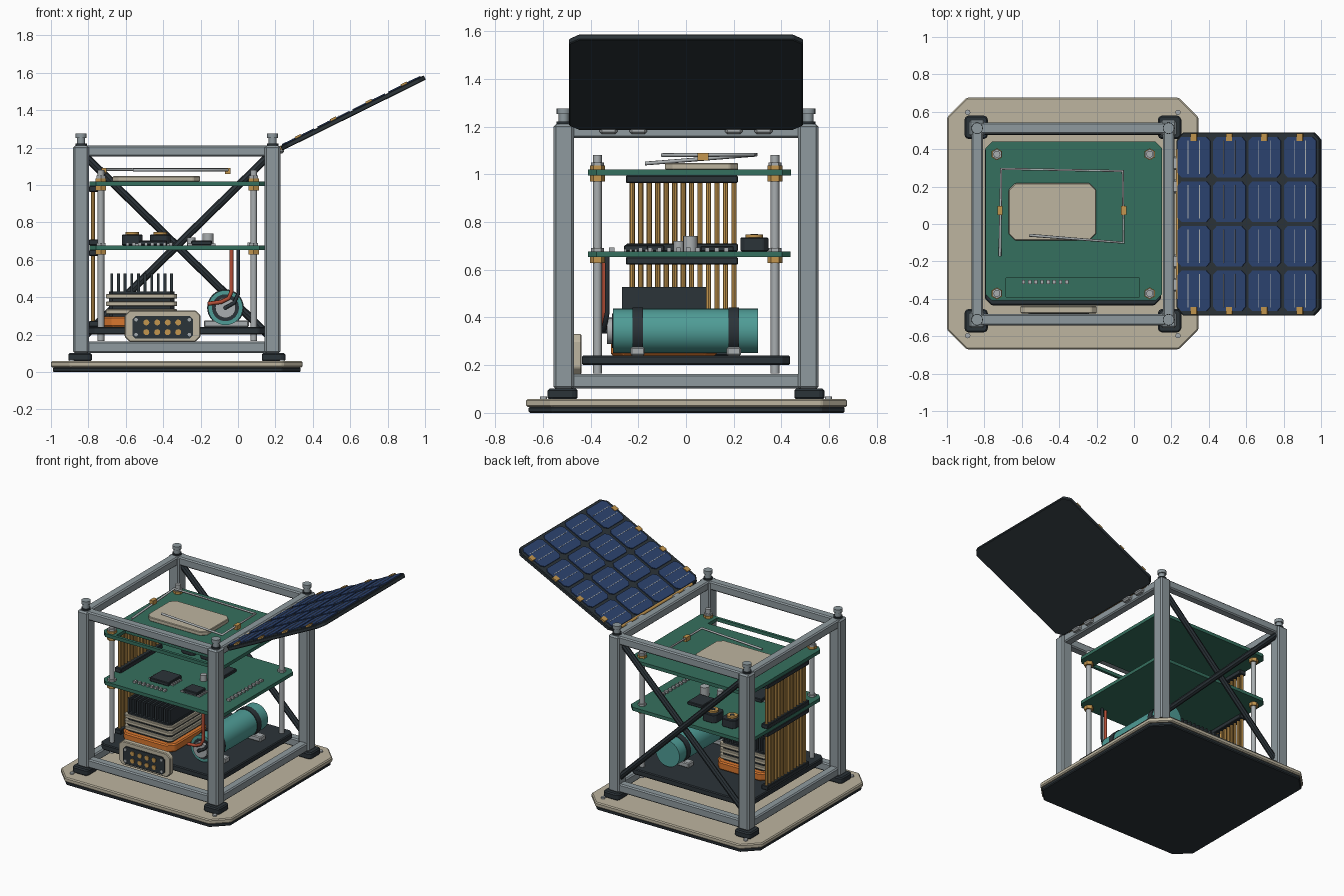
import bpy, bmesh, math
from mathutils import Vector, Matrix

cube = bpy.data.objects.get("Cube")
if cube:
    bpy.data.objects.remove(cube, do_unlink=True)


def material(name, code):
    rgb = [int(code[i:i + 2], 16) / 255 for i in (0, 2, 4)]
    lin = [c / 12.92 if c < 0.04 else ((c + 0.055) / 1.055) ** 2.4 for c in rgb] + [1]
    m = bpy.data.materials.new(name)
    m.use_nodes = True
    m.diffuse_color = lin
    m.node_tree.nodes["Principled BSDF"].inputs["Base Color"].default_value = lin
    return m


GREY = material("frame grey", "8F9A9F")
DARK = material("charcoal", "2B3338")
BEIGE = material("warm beige", "BDB5A0")
GREEN = material("board green", "35705E")
GOLD = material("gold", "C4964E")
BLUE = material("cell blue", "2C4370")
TEAL = material("battery teal", "4F9C96")
ORANGE = material("orange", "D9772F")
STEEL = material("steel", "A9AEB0")
RED = material("wire red", "B44E36")


def box(bm, lo, hi, chamfer=0, rim=0, axis=2):
    """Box; chamfer cuts edges along axis, rim bevels all sharp edges."""
    old = set(bm.verts)
    lo, hi = Vector(lo), Vector(hi)
    size = Matrix.Diagonal((*(hi - lo), 1))
    bmesh.ops.create_cube(bm, size=1, matrix=Matrix.Translation((lo + hi) / 2) @ size)

    def edges():
        return [e for e in bm.edges if e.verts[0] not in old]
    if chamfer:
        along = [e for e in edges()
                 if abs((e.verts[0].co - e.verts[1].co).normalized()[axis]) > 0.9]
        bmesh.ops.bevel(bm, geom=along, offset=chamfer, segments=1, affect='EDGES')
    if rim:
        bmesh.ops.bevel(bm, geom=edges(), offset=rim, segments=1, affect='EDGES')


def rod(bm, p, q, r, sides=16):
    p, q = Vector(p), Vector(q)
    d = q - p
    m = Matrix.Translation((p + q) / 2) @ d.to_track_quat('Z', 'Y').to_matrix().to_4x4()
    bmesh.ops.create_cone(bm, cap_ends=True, segments=sides, radius1=r, radius2=r,
                          depth=d.length, matrix=m)


def part(name, mat, shape, items, smooth=False, matrix=None):
    """One object made of several boxes or rods."""
    bm = bmesh.new()
    for args in items:
        shape(bm, *args)
    if matrix:
        bm.transform(matrix)
    me = bpy.data.meshes.new(name)
    bm.to_mesh(me)
    bm.free()
    me.materials.append(mat)
    ob = bpy.data.objects.new(name, me)
    bpy.context.collection.objects.link(ob)
    if smooth:
        bpy.ops.object.select_all(action='DESELECT')
        ob.select_set(True)
        bpy.context.view_layer.objects.active = ob
        bpy.ops.object.shade_smooth_by_angle(angle=math.radians(40))
    return ob


def tube(name, mat, pts, r):
    cu = bpy.data.curves.new(name, 'CURVE')
    cu.dimensions = '3D'
    cu.bevel_depth = r
    cu.bevel_resolution = 2
    cu.use_fill_caps = True
    sp = cu.splines.new('POLY')
    sp.points.add(len(pts) - 1)
    for pt, co in zip(sp.points, pts):
        pt.co = (*co, 1)
    cu.materials.append(mat)
    ob = bpy.data.objects.new(name, cu)
    bpy.context.collection.objects.link(ob)


CX, H = -0.327, 0.512
corners = [(CX + sx * H, sy * H, sx, sy) for sx in (-1, 1) for sy in (-1, 1)]

# Base plate with dark underside
part("base_underside", DARK, box, [((-0.99, -0.66, 0), (0.335, 0.665, 0.026), 0.1, 0.006)])
part("base_plate", BEIGE, box, [((-1, -0.67, 0.024), (0.345, 0.675, 0.058), 0.105, 0.007)])

# Frame: feet, posts, beams and post caps
part("feet", DARK, box, [((x + sx * .005 - .063, y + sy * .005 - .063, .056),
                          (x + sx * .005 + .063, y + sy * .005 + .063, .102), .015, .008)
                         for x, y, sx, sy in corners])
part("foot_bolts", STEEL, rod, [((x + sx * .05, y + sy * .085, .055),
                                 (x + sx * .05, y + sy * .085, .068), .014) for x, y, sx, sy in corners])
part("posts", GREY, box, [((x - .042, y - .043, .1), (x + .042, y + .043, 1.21), 0, .01)
                          for x, y, sx, sy in corners])
beams = []
for z in (0.132, 1.182):
    for s in (-1, 1):
        y, x = s * H, CX + s * H
        beams.append(((CX - H, y - .031, z - .03), (CX + H, y + .031, z + .03), 0, .008))
        beams.append(((x - .031, -H, z - .03), (x + .031, H, z + .03), 0, .008))
part("beams", GREY, box, beams)
for name, mat, r, z0, z1 in (("cap_collars", DARK, .031, 1.205, 1.222),
                             ("cap_stems", GREY, .022, 1.22, 1.255),
                             ("cap_heads", GREY, .03, 1.252, 1.276)):
    part(name, mat, rod, [((x, y, z0), (x, y, z1), r) for x, y, _, _ in corners], True)

# Crossed braces on the back face
part("back_braces", DARK, rod, [((CX - s * .485, H - .005 + s * .01, 1.15),
                                 (CX + s * .485, H - .005 + s * .01, .2), .021, 8) for s in (-1, 1)])

# Lower deck and circuit boards
part("lower_deck", DARK, box, [((-.797, -.435, .2), (.145, .435, .241), .035, .006)])
part("middle_board", GREEN, box, [((-.795, -.41, .653), (.15, .437, .677), .035)])
top_board = part("top_board", GREEN, box, [((-.795, -.41, .995), (.15, .44, 1.019), .035)])
slot = part("slot_cutter", GREEN, box, [((-.685, -.39, .95), (.03, -.29, 1.06))])
slot.hide_render = True
slot.hide_viewport = True
cut = top_board.modifiers.new("slot", 'BOOLEAN')
cut.operation = 'DIFFERENCE'
cut.object = slot

# Support rods with gold nuts
spots = [(x, y) for x in (-.733, .084) for y in (-.371, .373)]
part("support_rods", STEEL, rod, [((x, y, .165), (x, y, 1.08), .018) for x, y in spots], True)
part("rod_nuts", GOLD, rod, [((x, y, z), (x, y, z + .026), .032, 6)
                             for x, y in spots for z in (.628, .97, 1.01)])
part("rod_washers", STEEL, rod, [((x, y, z), (x, y, z + .014), .028, 6)
                                 for x, y in spots for z in (.677, 1.036)])

# Stacking connector with a row of gold pins
part("pin_row", GOLD, rod, [((-.775, -.225 + i * .0355, .25), (-.775, -.225 + i * .0355, .98), .011, 8)
                            for i in range(13)], True)
part("pin_housings", DARK, box, [((-.797, -.252, z), (-.745, .217, z + .032), 0, .004)
                                 for z in (.241, .621, .677, .963)])

# Patch antenna and wire loop on the top board
part("patch_antenna", BEIGE, box, [((-.67, -.088, 1.018), (-.203, .218, 1.047), .035, .004)])
tube("wire_loop", STEEL, [(-.717, -.172, 1.045), (-.71, .295, 1.082), (-.06, .283, 1.082),
                          (-.055, -.1, 1.08), (-.56, -.06, 1.08)], .008)
part("wire_clamps", GOLD, box, [((x - .014, .048, 1.058), (x + .014, .095, 1.09)) for x in (-.717, -.055)])

# Components on the middle board
part("chips", DARK, box, [((-.53, -.24, .677), (-.38, -.09, .703), 0, .004),
                          ((-.25, -.26, .677), (-.14, -.16, .703), 0, .004),
                          ((-.27, .06, .677), (-.15, .2, .7), 0, .004)])
part("coil_bodies", DARK, box, [((x - .055, .228, .677), (x + .055, .345, .735), .02, .004)
                                for x in (-.565, -.415)])
part("coil_tops", GOLD, rod, [((x, .286, .73), (x, .286, .748), .036) for x in (-.565, -.415)], True)
part("coil_cores", DARK, rod, [((x, .286, .74), (x, .286, .75), .016) for x in (-.565, -.415)])
part("capacitors", STEEL, rod, [((-.16, .018, .677), (-.16, .018, .742), .03),
                                ((-.25, -.03, .677), (-.25, -.03, .72), .022)], True)
legs = [((-.6 + i * .033, -.322, .677), (-.582 + i * .033, -.3, .692)) for i in range(8)]
for x0, x1, yc in ((-.53, -.38, -.165), (-.25, -.14, -.21)):
    for i in range(5):
        y = yc + (i - 2) * .022
        legs.append(((x0 - .02, y - .005, .677), (x1 + .02, y + .005, .687)))
part("header_legs", STEEL, box, legs)
part("side_header", STEEL, box, [((.05, -.2 + i * .04, .677), (.075, -.182 + i * .04, .692))
                                 for i in range(10)])

# Heat sink stack on an orange tray
part("orange_tray", ORANGE, box, [((-.72, -.315, .241), (-.305, .13, .298), .05, .008)])
part("stack_plates", BEIGE, box, [((-.705, -.29, z), (-.325, .105, z + .026), .02, .004)
                                  for z in (.31, .352, .392)])
part("stack_gaskets", DARK, box, [((-.69, -.275, .295), (-.34, .09, .43), .02)])
part("cooling_fins", DARK, box, [((-.682 + i * .0355, -.268, .425), (-.667 + i * .0355, .085, .527))
                                 for i in range(10)])

# Front connector panel with gold contacts
part("connector_block", BEIGE, box, [((-.607, -.478, .162), (-.2, -.438, .33), .028, .005, 1)])
part("connector_face", DARK, box, [((-.565, -.486, .178), (-.24, -.476, .3), .018, 0, 1)])
part("contacts", GOLD, rod, [((x, -.492, z), (x, -.48, z), .016, 12)
                             for x in (-.49, -.432, -.376, -.32) for z in (.213, .265)])
part("connector_screws", STEEL, rod, [((x, -.491, z), (x, -.48, z), .01, 8)
                                      for x in (-.545, -.26) for z in (.2, .28)])

# Battery cylinder, straps, cradle and leads
BX, BZ = -.067, .344
part("battery", TEAL, rod, [((BX, -.305, BZ), (BX, .302, BZ), .093, 32)], True)
part("battery_straps", DARK, rod, [((BX, y - .022, BZ), (BX, y + .022, BZ), .098, 32) for y in (-.203, .2)], True)
part("battery_rim", DARK, rod, [((BX, -.31, BZ), (BX, -.3, BZ), .072, 32)])
part("battery_cap", STEEL, rod, [((BX, -.332, BZ), (BX, -.3, BZ), .055, 24)], True)
part("battery_terminal", DARK, rod, [((BX, -.352, BZ), (BX, -.33, BZ), .012)], True)
part("battery_cradle", STEEL, box, [((BX - .115, y - .03, .24), (BX + .125, y + .03, .276), 0, .006)
                                    for y in (-.203, .2)])
tube("red_lead", RED, [(-.035, -.34, .655), (-.035, -.34, .43), (-.05, -.345, .395),
                       (-.09, -.345, .375), (-.16, -.335, .365)], .011)
tube("dark_lead", DARK, [(.002, -.33, .655), (.002, -.33, .42), (-.02, -.34, .37), (BX, -.345, BZ)], .01)

# Tilted solar panel, built flat from the hinge line then rotated
tilt = Matrix.Translation((.232, 0, 1.197)) @ Matrix.Rotation(math.radians(-26.3), 4, 'Y')
part("solar_panel", DARK, box, [((0, -.49, -.014), (.855, .49, .012), .04, .004)], matrix=tilt)
cells = [(.107 + i * .211, (j - 1.5) * .2385) for i in range(4) for j in range(4)]
part("solar_cells", BLUE, box, [((u - .096, v - .108, .01), (u + .096, v + .108, .018), .022)
                                for u, v in cells], matrix=tilt)
part("cell_lines", STEEL, box, [((u + d - .002, v - .09, .017), (u + d + .002, v + .09, .0195))
                                for u, v in cells for d in (-.034, .034)], matrix=tilt)
part("panel_tabs", GOLD, box, [((.107 + i * .211 - .018, s * .465 - .02, .01),
                                (.107 + i * .211 + .018, s * .465 + .02, .023))
                               for i in range(4) for s in (-1, 1)], matrix=tilt)
part("hinge_knuckles", STEEL, box, [((.195, y - .037, 1.168), (.245, y + .037, 1.208), 0, .01)
                                    for y in (-.325, -.2, .2, .325)])
part("hinge_pin", GOLD, rod, [((.235, -.4, 1.2), (.235, .4, 1.2), .012, 10)], True)
